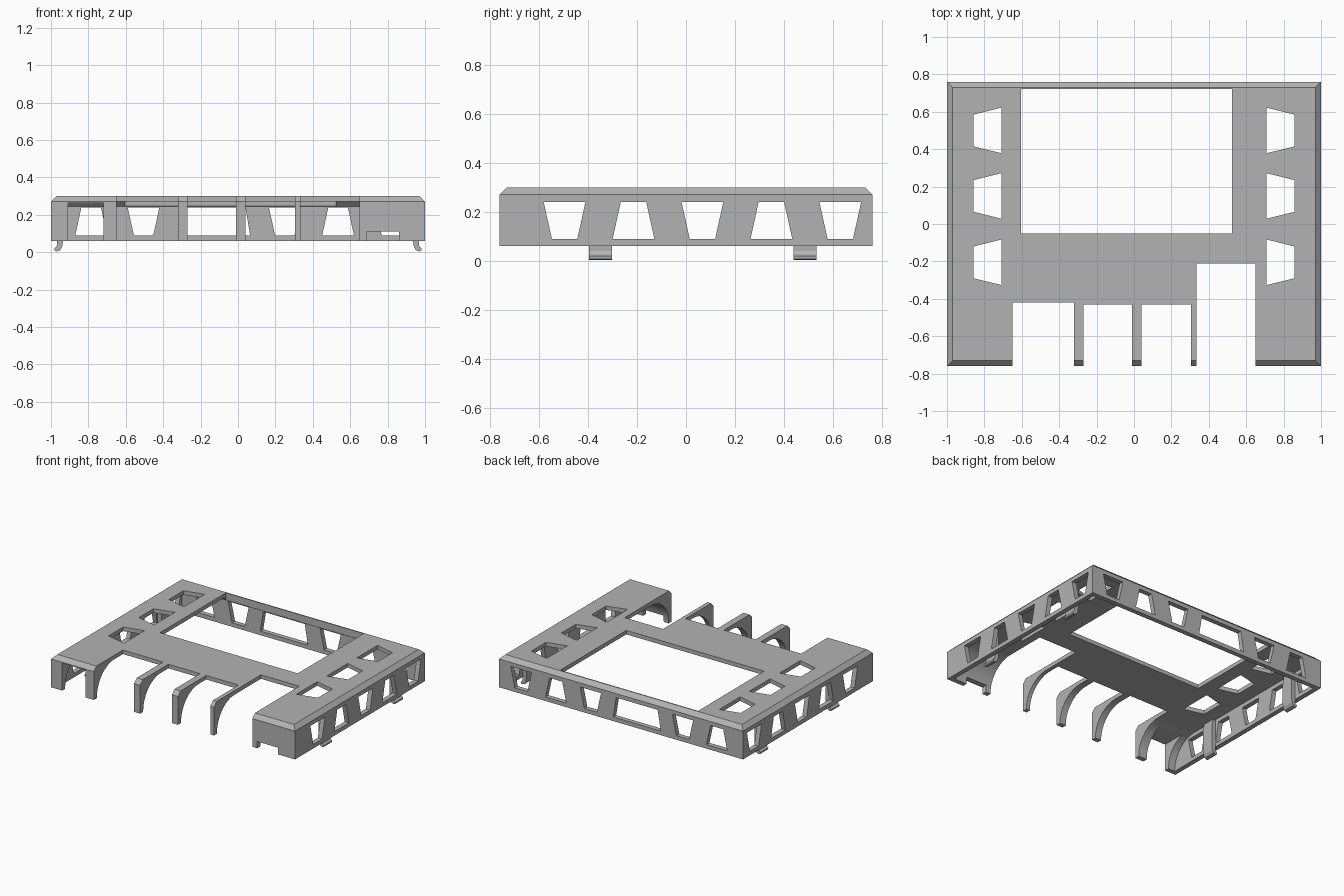
import bpy, bmesh
from math import sin, cos, pi

cube = bpy.data.objects.get("Cube")
if cube:
    bpy.data.objects.remove(cube, do_unlink=True)

grey = bpy.data.materials.new("light grey plastic")
grey.use_nodes = True
grey.diffuse_color = (0.45, 0.45, 0.45, 1)
grey.node_tree.nodes["Principled BSDF"].inputs["Base Color"].default_value = (0.45, 0.45, 0.45, 1)


def add_object(name, bm):
    bmesh.ops.recalc_face_normals(bm, faces=bm.faces)
    mesh = bpy.data.meshes.new(name)
    bm.to_mesh(mesh)
    bm.free()
    mesh.materials.append(grey)
    obj = bpy.data.objects.new(name, mesh)
    bpy.context.collection.objects.link(obj)
    return obj


def prism(name, outline, axis, start, end):
    """Extrude a 2D outline along an axis."""
    place = {"x": lambda u, v, t: (t, u, v),
             "y": lambda u, v, t: (u, t, v),
             "z": lambda u, v, t: (u, v, t)}[axis]
    bm = bmesh.new()
    rings = [[bm.verts.new(place(u, v, t)) for u, v in outline] for t in (start, end)]
    for ring in rings:
        bm.faces.new(ring)
    n = len(outline)
    for i in range(n):
        j = (i + 1) % n
        bm.faces.new((rings[0][i], rings[0][j], rings[1][j], rings[1][i]))
    return add_object(name, bm)


def cut(target, cutter):
    cutter.hide_render = True
    mod = target.modifiers.new("cut", "BOOLEAN")
    mod.operation = "DIFFERENCE"
    mod.solver = "EXACT"
    mod.object = cutter
    bpy.context.view_layer.objects.active = target
    bpy.ops.object.modifier_apply(modifier=mod.name)
    bpy.data.objects.remove(cutter, do_unlink=True)


def box_cut(target, x0, x1, y0, y1, z0=-0.2, z1=0.5):
    cut(target, prism("cutter", [(x0, y0), (x1, y0), (x1, y1), (x0, y1)], "z", z0, z1))


def trapezoid(centre, half_low, half_high, low, high):
    return [(centre - half_low, low), (centre + half_low, low),
            (centre + half_high, high), (centre - half_high, high)]


# Outer body with a chamfered top rim
HX, HY, BASE, RIM, TOP, BEVEL = 1.0, 0.76, 0.06, 0.27, 0.30, 0.03
bm = bmesh.new()
rings = []
for z, inset in ((BASE, 0), (RIM, 0), (TOP, BEVEL)):
    x, y = HX - inset, HY - inset
    rings.append([bm.verts.new((a * x, b * y, z)) for a, b in ((-1, -1), (1, -1), (1, 1), (-1, 1))])
bm.faces.new(rings[0])
bm.faces.new(rings[-1])
for lower, upper in zip(rings, rings[1:]):
    for i in range(4):
        j = (i + 1) % 4
        bm.faces.new((lower[i], lower[j], upper[j], upper[i]))
case = add_object("case_shell", bm)

# Open underside, arched behind the front wall
RADIUS, ARC_Y = 0.205, -0.52
arch = [(ARC_Y - RADIUS * cos(a), RIM - RADIUS + RADIUS * sin(a))
        for a in (i * pi / 24 for i in range(13))]
cavity = [(ARC_Y - RADIUS, -0.1)] + arch + [(0.70, RIM), (0.725, 0.245), (0.725, -0.1)]
cut(case, prism("cutter", cavity, "x", -0.965, 0.965))

# Large top opening and front bays, leaving the slim arched ribs
box_cut(case, -0.605, 0.525, -0.05, 0.722, 0.2)
for x0, x1, depth in ((-0.65, -0.32, -0.42), (-0.27, -0.01, -0.43),
                      (0.04, 0.305, -0.43), (0.335, 0.65, -0.21)):
    box_cut(case, x0, x1, -0.9, depth)

# Doorway and low slot in the front blocks
box_cut(case, -0.91, -0.72, -0.9, -0.45, -0.1, 0.262)
box_cut(case, 0.69, 0.86, -0.9, -0.65, -0.1, 0.11)

# Alternating truss windows in both side walls
WIDE, NARROW, SILL, HEAD = 0.085, 0.052, 0.09, 0.24
for i in range(5):
    halves = (NARROW, WIDE) if i % 2 == 0 else (WIDE, NARROW)
    outline = trapezoid(-0.495 + 0.281 * i, *halves, SILL, HEAD)
    cut(case, prism("cutter", outline, "x", -1.1, 1.1))

# Truss windows in the back wall
for x, low, high in ((-0.785, WIDE, NARROW), (-0.505, NARROW, WIDE), (-0.13, 0.195, 0.17),
                     (0.25, NARROW, WIDE), (0.535, WIDE, NARROW), (0.82, NARROW, WIDE)):
    cut(case, prism("cutter", trapezoid(x, low, high, SILL, HEAD), "y", 0.6, 0.9))

# Tapered vents in the top, mirrored left and right
for side in (-1, 1):
    for y in (0.50, 0.15, -0.205):
        outline = [(side * 0.708, y - 0.122), (side * 0.858, y - 0.085),
                   (side * 0.858, y + 0.085), (side * 0.708, y + 0.122)]
        cut(case, prism("cutter", outline, "z", 0.2, 0.4))

# Snap clips inside the side walls, curling outward at the foot
clip = [(0.97, 0.268), (0.945, 0.268), (0.935, 0.20), (0.935, 0.06), (0.94, 0.03),
        (0.952, 0.01), (0.97, 0.004), (0.98, 0.008), (0.982, 0.02), (0.972, 0.028),
        (0.967, 0.04), (0.968, 0.07)]
for side, label in ((1, "left"), (-1, "right")):
    for y, place in ((-0.348, "front"), (0.485, "back")):
        prism(f"{place}_{label}_clip", [(side * x, z) for x, z in clip], "y", y - 0.047, y + 0.047)

# Flat shading with only the arches and clip curves smoothed
for obj in [o for o in bpy.context.scene.objects if o.type == "MESH" and grey.name in o.data.materials]:
    bpy.ops.object.select_all(action="DESELECT")
    obj.select_set(True)
    bpy.context.view_layer.objects.active = obj
    bpy.ops.object.shade_smooth_by_angle(angle=pi / 9)
